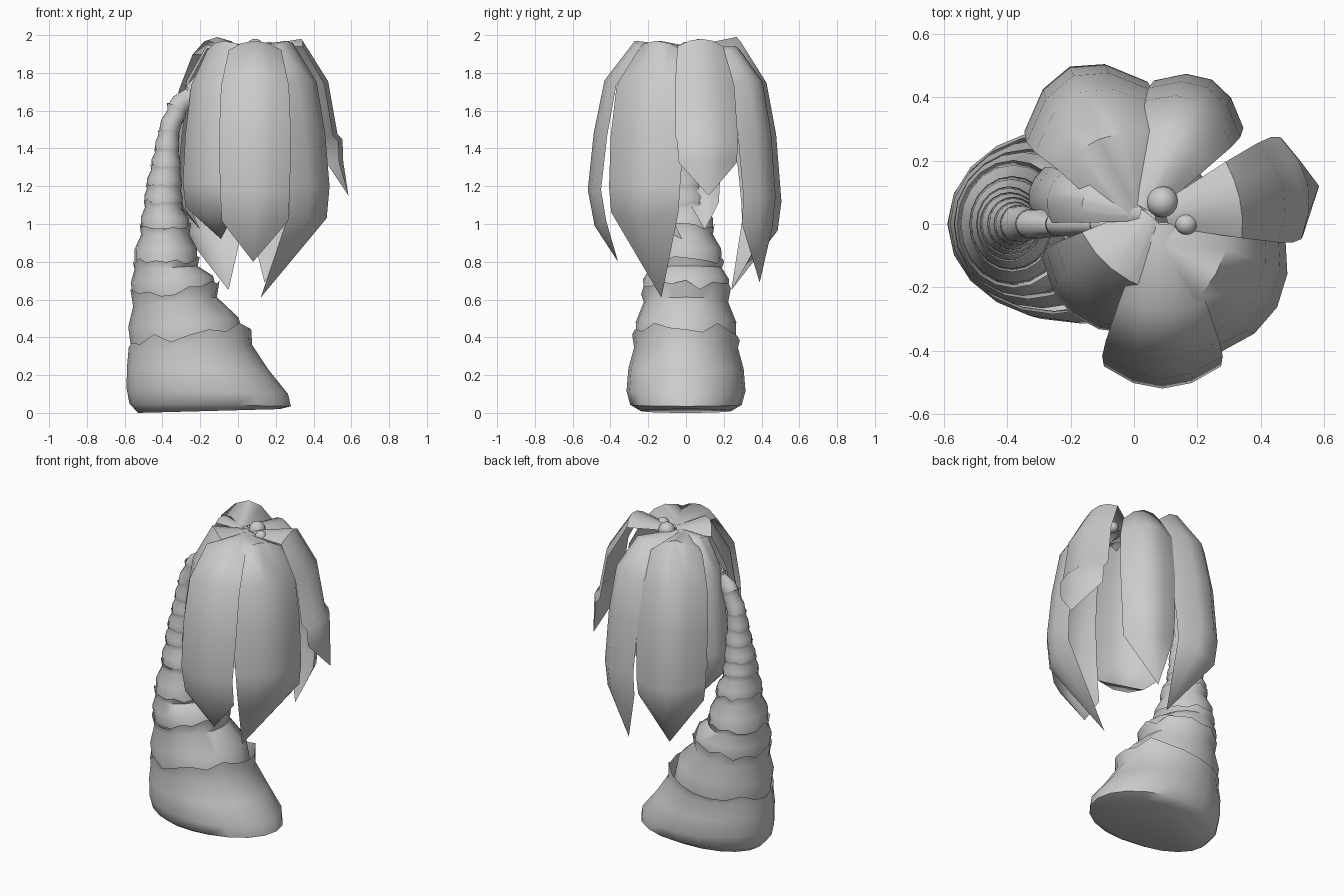
import bpy, math, random
from mathutils import Vector

if "Cube" in bpy.data.objects:
    bpy.data.objects.remove(bpy.data.objects["Cube"])

random.seed(4)


def make_object(name, verts, faces, angle=50):
    mesh = bpy.data.meshes.new(name)
    mesh.from_pydata([tuple(v) for v in verts], [], faces)
    mesh.update()
    obj = bpy.data.objects.new(name, mesh)
    bpy.context.collection.objects.link(obj)
    bpy.ops.object.select_all(action='DESELECT')
    obj.select_set(True)
    bpy.context.view_layer.objects.active = obj
    bpy.ops.object.shade_smooth_by_angle(angle=math.radians(angle))
    return obj


# Trunk: stacked tapering sleeves with ragged, slightly flared rims
SIDES = 20


def ring(xl, xr, zl, zr, ry, jag=0.0):
    cx, rx = (xl + xr) / 2, (xr - xl) / 2
    pts = []
    for i in range(SIDES):
        a = 2 * math.pi * i / SIDES
        c, s = math.cos(a), math.sin(a)
        z = zl + (zr - zl) * (c + 1) / 2 + random.uniform(-jag, jag)
        pts.append(Vector((cx + rx * c, ry * s, z)))
    return pts


def sleeve(name, rings, cap=False):
    verts = [p for r in rings for p in r]
    faces = []
    for k in range(len(rings) - 1):
        for i in range(SIDES):
            j = (i + 1) % SIDES
            a, b = k * SIDES, (k + 1) * SIDES
            faces.append((a + i, a + j, b + j, b + i))
    if cap:
        faces.append(tuple(reversed(range(SIDES))))
    make_object(name, verts, faces)


sleeve("trunk_base", [
    ring(-0.53, 0.22, 0.0, 0.02, 0.24),
    ring(-0.575, 0.28, 0.05, 0.035, 0.295),
    ring(-0.59, 0.265, 0.13, 0.10, 0.315),
    ring(-0.588, 0.16, 0.24, 0.23, 0.305),
    ring(-0.58, 0.075, 0.33, 0.36, 0.275),
    ring(-0.58, 0.07, 0.37, 0.455, 0.285, 0.03),
], cap=True)

# Rim of each sleeve: left x, right x, left z, right z, half depth
rims = [
    (-0.58, 0.05, 0.36, 0.41, 0.275),
    (-0.567, -0.10, 0.63, 0.68, 0.235),
    (-0.557, -0.205, 0.80, 0.81, 0.20),
    (-0.52, -0.25, 0.99, 0.99, 0.15),
    (-0.498, -0.292, 1.12, 1.11, 0.118),
    (-0.487, -0.298, 1.21, 1.20, 0.10),
    (-0.463, -0.302, 1.31, 1.30, 0.085),
    (-0.443, -0.312, 1.40, 1.39, 0.07),
    (-0.423, -0.312, 1.50, 1.49, 0.06),
    (-0.375, -0.275, 1.64, 1.60, 0.048),
    (-0.28, -0.20, 1.74, 1.66, 0.04),
    (-0.14, -0.09, 1.85, 1.77, 0.035),
    (0.02, 0.06, 1.91, 1.85, 0.03),
]


def blend(a, b, f):
    return [p + (q - p) * f for p, q in zip(a, b)]


def widen(r, f):
    cx, rx = (r[0] + r[1]) / 2, (r[1] - r[0]) / 2
    return [cx - rx * f, cx + rx * f, r[2], r[3], r[4] * f]


for n, (lo, hi) in enumerate(zip(rims, rims[1:])):
    width = lo[1] - lo[0]
    sink = 0.03 if n < 3 else 0.015
    bottom = widen((lo[0], lo[1], lo[2] - sink, lo[3] - sink, lo[4]), 0.95)
    belly = widen(blend(lo, hi, 0.35), 1.02)
    neck = widen(hi, 0.95)
    neck[2:4] = blend(lo, hi, 0.75)[2:4]
    sleeve(f"trunk_sleeve_{n + 1}",
           [ring(*bottom), ring(*belly), ring(*neck),
            ring(*widen(hi, 1.01), jag=0.03 * min(1, width * 1.6))])


# Fronds: drooping arched blades with a bowed section and pointed tip
def frond(name, root, angle, reach, half, mid_z, corner, corner_z, tip, bow=0.42, top=1.97):
    d = Vector((math.cos(math.radians(angle)), math.sin(math.radians(angle)), 0))
    side = Vector((-d.y, d.x, 0))
    base = Vector((root[0], root[1], 0))
    # distance out, height, width factor
    profile = [(0.0, 1.94, 0.25), (reach * 0.52, top, 0.75), (reach * 0.83, 1.76, 0.97),
               (reach * 0.94, 1.48, 1.03), (reach, mid_z, 1.0),
               (reach * corner, corner_z, 0.95)]
    spine = [base + d * r + Vector((0, 0, z)) for r, z, w in profile] + [Vector(tip)]
    ts = (-1, -0.5, 0, 0.5, 1)
    verts, faces = [], []
    for k, (r, z, w) in enumerate(profile):
        tangent = (spine[k + 1] - spine[max(k - 1, 0)]).normalized()
        normal = side.cross(tangent).normalized()
        if normal.dot(d + Vector((0, 0, 1))) < 0:
            normal = -normal
        for t in ts:
            verts.append(spine[k] + side * (t * half * w) - normal * (bow * half * w * t * t))
    for k in range(len(profile) - 1):
        for i in range(4):
            a = k * 5 + i
            faces.append((a, a + 5, a + 6, a + 1))
    verts.append(spine[-1])
    last = (len(profile) - 1) * 5
    for i in range(4):
        faces.append((last + i, len(verts) - 1, last + i + 1))
    make_object(name, verts, faces, 60)


frond("front_frond", (0.09, 0.0), -90, 0.52, 0.185, 1.18, 0.93, 0.99, (0.08, -0.36, 0.80), 0.38)
frond("front_right_frond", (0.05, -0.04), -29, 0.46, 0.215, 1.2, 0.96, 1.02, (0.12, -0.13, 0.61), 0.42)
frond("right_frond", (0.1, 0.03), 12, 0.46, 0.165, 1.45, 1.01, 1.33, (0.585, 0.12, 1.15), 0.35, 1.98)
frond("back_right_frond", (0.03, 0.05), 62, 0.46, 0.16, 1.15, 0.96, 0.98, (0.14, 0.39, 0.69), 0.55, 1.94)
frond("back_left_frond", (-0.01, 0.02), 112, 0.515, 0.21, 1.12, 0.95, 0.95, (-0.05, 0.24, 0.65), 0.65, 1.99)
frond("left_frond", (0.02, 0.03), 168, 0.36, 0.085, 1.25, 0.95, 1.10, (-0.20, 0.10, 0.97), 0.4, 1.95)
frond("front_left_frond", (0.06, 0.02), 230, 0.40, 0.19, 1.22, 0.92, 1.04, (-0.09, -0.02, 0.92), 0.42)

# Nuts at the crown
for n, (loc, r) in enumerate([((0.09, 0.07, 1.93), 0.05), ((0.165, 0.0, 1.93), 0.035)]):
    bpy.ops.mesh.primitive_uv_sphere_add(segments=16, ring_count=10, radius=r, location=loc)
    nut = bpy.context.object
    nut.name = f"nut_{n + 1}"
    bpy.ops.object.shade_smooth()
